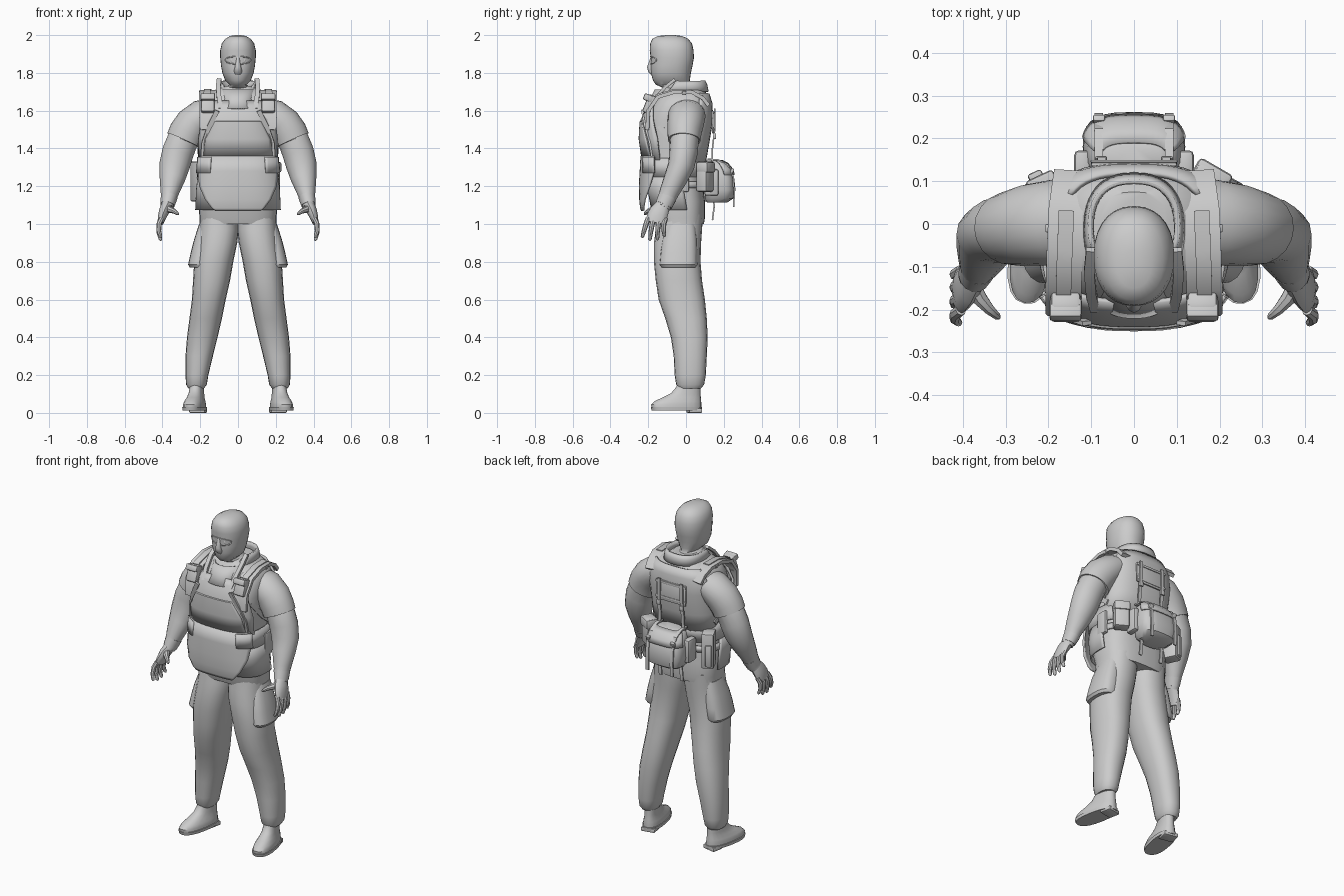
import bpy, bmesh
from math import sin, cos, pi, radians
from mathutils import Vector, Matrix, Euler

def make(name, rows, closed, caps, mirror):
    """Skin a list of point rows into one mesh object."""
    bm = bmesh.new()
    vs = [[bm.verts.new(p) for p in r] for r in rows]
    n = len(rows[0])
    for r, q in zip(vs, vs[1:]):
        for i in range(n if closed else n - 1):
            j = (i + 1) % n
            bm.faces.new((r[i], r[j], q[j], q[i]))
    if caps:
        bm.faces.new(vs[0])
        bm.faces.new(vs[-1])
    bmesh.ops.recalc_face_normals(bm, faces=bm.faces)
    return finish(name, bm, mirror)

def finish(name, bm, mirror):
    me = bpy.data.meshes.new(name)
    bm.to_mesh(me)
    bm.free()
    ob = bpy.data.objects.new(name, me)
    bpy.context.collection.objects.link(ob)
    if mirror:
        ob.modifiers.new("mirror", 'MIRROR')
    return ob

def surf(rings, z, a, off=0.0, p=2.4):
    """Point on a stacked-superellipse body; ring = (z, x0, x1, y0, y1)."""
    rs = sorted(rings)
    z1 = min(max(z, rs[0][0]), rs[-1][0])
    for lo, hi in zip(rs, rs[1:]):
        if z1 <= hi[0]:
            break
    t = (z1 - lo[0]) / (hi[0] - lo[0])
    _, x0, x1, y0, y1 = [u + (v - u) * t for u, v in zip(lo, hi)]
    f = lambda v: (abs(v) ** (2 / p)) * (1 if v >= 0 else -1)
    return ((x0 + x1) / 2 + ((x1 - x0) / 2 + off) * f(cos(a)),
            (y0 + y1) / 2 + ((y1 - y0) / 2 + off) * f(sin(a)), z)

def loft(name, rings, n=24, p=2.4, mirror=False):
    rows = [[surf(rings, r[0], 2 * pi * i / n, 0, p) for i in range(n)] for r in rings]
    return make(name, rows, True, True, mirror)

def wrap(name, rings, mid, stations, thick, p=2.4, mirror=False, n=16):
    """Panel following a body; station = (z, half angle, offset)."""
    rows = [[surf(rings, z, radians(mid + h * (2 * i / n - 1)), o, p) for i in range(n + 1)]
            for z, h, o in stations]
    ob = make(name, rows, False, False, mirror)
    m = ob.modifiers.new("thick", 'SOLIDIFY')
    m.thickness, m.offset = thick, 0
    return ob

def tube(name, pts, n=12, ref=(0, 1, 0), mirror=True):
    """Sweep along pts (x, y, z, a, b); n=4 gives a flat strap of width 2b."""
    ps = [Vector(q[:3]) for q in pts]
    rows = []
    for k, q in enumerate(pts):
        t = (ps[min(k + 1, len(ps) - 1)] - ps[max(k - 1, 0)]).normalized()
        v = Vector(ref)
        v = (v - t * v.dot(t)).normalized()
        u = v.cross(t)
        s, o = (2 ** .5, pi / 4) if n == 4 else (1, 0)
        rows.append([ps[k] + s * (u * q[3] * cos(2 * pi * i / n + o) + v * q[4] * sin(2 * pi * i / n + o))
                     for i in range(n)])
    return make(name, rows, True, True, mirror)

def strap(name, pts, w, t=.006, mirror=True, ref=(1, 0, 0)):
    return tube(name, [(*q, t, w) for q in pts], 4, ref, mirror)

def box(name, c, size, bevel=.01, rot=(0, 0, 0), mirror=False, seg=2):
    bm = bmesh.new()
    R = Euler([radians(r) for r in rot]).to_matrix().to_4x4()
    bmesh.ops.create_cube(bm, size=1)
    bmesh.ops.scale(bm, vec=size, verts=bm.verts)
    bmesh.ops.bevel(bm, geom=bm.edges[:], offset=bevel, segments=seg, profile=.5, affect='EDGES')
    bmesh.ops.transform(bm, matrix=Matrix.Translation(c) @ R, verts=bm.verts)
    return finish(name, bm, mirror)

def sym(rows):
    return [(z, -w, w, f, b) for z, w, f, b in rows]

# torso in a loose shirt
torso = sym([(1.0, .203, -.155, .095), (1.03, .203, -.165, .1), (1.12, .212, -.185, .1), (1.2, .2, -.2, .09),
             (1.35, .197, -.21, .085), (1.45, .2, -.22, .115), (1.55, .205, -.215, .128), (1.62, .205, -.185, .128),
             (1.67, .185, -.155, .118), (1.705, .13, -.13, .1), (1.73, .08, -.11, .075)])
loft("torso", torso, 32, 2.8)

# head with balaclava, nose, eye opening
head = sym([(1.66, .075, -.11, .06), (1.72, .068, -.12, .03), (1.738, .045, -.16, .02), (1.76, .068, -.175, .02),
            (1.8, .083, -.186, .026), (1.84, .09, -.187, .035), (1.88, .094, -.187, .042), (1.92, .094, -.192, .04),
            (1.955, .086, -.19, .032), (1.98, .068, -.178, .012), (1.995, .042, -.15, -.02), (2.0, .015, -.1, -.06)])
loft("head", head, 28, 2.2)
rim = []
for i in range(25):
    a = 2 * pi * i / 24
    x, y, z = surf(head, 1.867 + .02 * sin(a), radians(-90 + 45 * cos(a)), 0, 2.2)
    rim.append((x, y, z, .003, .003))
tube("balaclava_rim", rim, 6, (0, 1, .01), False)
tube("nose", [(0, -.178, 1.89, .008, .008), (0, -.182, 1.86, .011, .013), (0, -.189, 1.83, .017, .018),
              (0, -.184, 1.808, .022, .016), (0, -.172, 1.792, .016, .01)], 14, mirror=False)
bm = bmesh.new()
bmesh.ops.create_uvsphere(bm, u_segments=12, v_segments=8, radius=.012,
                          matrix=Matrix.Translation((.033, -.17, 1.866)))
finish("eye", bm, True)

# trousers with cargo pockets
leg = [(1.05, 0, .2, -.15, .09), (.97, -.004, .206, -.16, .085), (.9, .004, .213, -.17, .08),
       (.8, .025, .232, -.17, .077), (.7, .042, .238, -.16, .085), (.6, .065, .244, -.145, .1),
       (.5, .085, .257, -.11, .11), (.4, .108, .27, -.08, .115), (.3, .133, .278, -.065, .11),
       (.2, .157, .278, -.06, .105), (.15, .165, .275, -.052, .096), (.13, .18, .263, -.04, .08)]
loft("trouser_leg", leg, 20, 2.3, True)
loft("cargo_pocket", [(1.0, .1, .206, -.1, .05), (.92, .11, .232, -.125, .058), (.85, .12, .25, -.135, .06),
                      (.785, .13, .264, -.14, .06), (.77, .14, .255, -.13, .05)], 20, 2.6, True)

# boots, toes turned out
turn = Matrix.Translation((.22, 0, 0)) @ Matrix.Rotation(radians(11), 4, 'Z') @ Matrix.Translation((-.22, 0, 0))
boot = [(.02, .166, .274, -.185, .083), (.045, .166, .274, -.188, .083), (.062, .17, .27, -.17, .082),
        (.082, .178, .262, -.125, .08), (.105, .182, .258, -.08, .078), (.14, .184, .256, -.05, .078),
        (.19, .184, .256, -.045, .078)]
parts = [loft("boot", boot, 20, 2.3, True),
         loft("boot_sole", [(.012, .163, .277, -.185, .086), (.03, .161, .279, -.19, .087)], 20, 2.4, True),
         box("boot_heel", (.22, .045, .012), (.085, .07, .024), .006, mirror=True)]
for o in parts:
    o.data.transform(turn)

# arms, sleeves, hands
tube("arm", [(.2, .01, 1.56, .08, .08), (.29, -.008, 1.45, .084, .076), (.318, -.014, 1.38, .084, .076),
             (.336, -.025, 1.31, .081, .07), (.348, -.055, 1.24, .068, .062), (.361, -.088, 1.17, .05, .052),
             (.37, -.11, 1.115, .036, .044), (.378, -.125, 1.09, .034, .042)], 16)
tube("sleeve", [(.12, .008, 1.6, .07, .09), (.185, .004, 1.575, .088, .1), (.24, -.002, 1.527, .096, .096),
                (.27, -.008, 1.482, .097, .09), (.287, -.01, 1.443, .095, .086), (.286, -.01, 1.446, .084, .075)], 20)
tube("cuff", [(.364, -.097, 1.145, .045, .05), (.374, -.118, 1.1, .038, .046)], 14)
tube("palm", [(.376, -.122, 1.1, .03, .04), (.39, -.14, 1.07, .028, .05), (.403, -.155, 1.035, .022, .054),
              (.41, -.162, 1.005, .016, .05)], 12)
for i, (dy, ln) in enumerate([(-.048, .07), (-.016, .085), (.016, .082), (.045, .065)]):
    y = -.163 + dy
    tube("finger", [(.405, y + .01, 1.03, .013, .013), (.418, y, 1.0, .014, .014),
                    (.419, y - .012 + .004 * i, 1.0 - ln * .55, .012, .012),
                    (.41, y - .02 + .008 * i, 1.003 - ln, .009, .009), (.407, y - .02 + .008 * i, .997 - ln, .004, .004)], 8)
tube("thumb", [(.38, -.14, 1.085, .02, .02), (.36, -.175, 1.075, .018, .018), (.338, -.2, 1.068, .013, .013),
               (.32, -.216, 1.055, .009, .009), (.315, -.22, 1.05, .004, .004)], 8)

# body armour
P = 2.8
wrap("chest_plate", torso, -90, [(1.34, 70, .016), (1.45, 66, .02), (1.55, 54, .02), (1.62, 36, .016), (1.65, 30, .014)],
     .012, P)
wrap("chest_pocket", torso, -90, [(1.36, 50, .023), (1.45, 42, .027), (1.54, 24, .027), (1.545, 23, .02)], .008, P)
wrap("back_plate", torso, 90, [(1.3, 80, .008), (1.42, 75, .01), (1.55, 66, .01), (1.64, 60, .01), (1.69, 58, .01)],
     .012, P)
wrap("belly_apron", torso, -90, [(1.36, 60, .024), (1.28, 60, .034), (1.2, 50, .044), (1.13, 33, .055),
                                 (1.085, 23, .06), (1.07, 19, .058)], .012, P)
wrap("hip_panel", torso, -28, [(1.26, 34, .01), (1.18, 36, .014), (1.075, 38, .014)], .01, P, True)
wrap("waistband", torso, 90, [(1.25, 150, .012), (1.35, 150, .012)], .01, P, n=40)
wrap("belt", torso, 90, [(1.19, 140, .01), (1.225, 140, .01)], .01, P, n=40)
wrap("waist_tab", torso, -44, [(1.27, 16, .04), (1.355, 16, .034)], .01, P, True, 6)

# collar and throat guard
collar = sym([(1.64, .12, -.15, .12), (1.69, .1, -.135, .1), (1.73, .098, -.115, .098), (1.78, .108, -.1, .1)])
wrap("collar", collar, 90, [(1.66, 150, .004), (1.7, 142, 0), (1.735, 132, 0), (1.757, 112, 0)], .01, n=28)
wrap("collar_roll", collar, 90, [(1.757, 112, 0), (1.735, 116, .011), (1.7, 122, .017)], .008, n=28)
guard = sym([(1.6, .11, -.22, .05), (1.66, .085, -.185, .05), (1.73, .085, -.15, .05)])
wrap("throat_guard", guard, -90, [(1.61, 40, .002), (1.66, 60, 0), (1.71, 76, 0)], .012)
strap("lapel", [(.1, -.06, 1.765), (.105, -.11, 1.725), (.1, -.165, 1.665), (.09, -.2, 1.61)], .012, .008)

# shoulder straps, pouches on them, side straps
path = [(.16, -.205, 1.5), (.165, -.2, 1.6), (.165, -.15, 1.672), (.162, -.06, 1.7), (.158, .03, 1.698),
        (.15, .085, 1.67), (.145, .118, 1.63)]
strap("shoulder_pad", path, .042, .01)
strap("shoulder_webbing", [(x, y * 1.05, z + .011) for x, y, z in path[1:5]], .018, .004)
box("shoulder_pouch", (.16, -.195, 1.635), (.07, .042, .1), .01, (-22, 0, 0), True)
box("pouch_flap", (.16, -.2, 1.668), (.076, .05, .036), .008, (-22, 0, 0), True)
box("strap_buckle", (.195, -.01, 1.695), (.022, .02, .022), .004, (0, 15, 0), True)
strap("side_strap", [(.11, -.232, 1.6), (.15, -.218, 1.52), (.18, -.192, 1.43), (.186, -.18, 1.35)], .012, .005)
strap("flank_strap", [(.185, -.14, 1.52), (.21, -.06, 1.42), (.208, .02, 1.36)], .014, .004, True, (0, 0, 1))

# back webbing
box("back_panel", (0, .141, 1.54), (.2, .01, .12), .004, (2, 0, 0))
for z in (1.5, 1.59):
    box("back_webbing", (0, .147, z), (.203, .006, .014), .002)
strap("back_strap", [(.075, .152, 1.61), (.077, .152, 1.5), (.078, .14, 1.4), (.08, .14, 1.33)], .01, .004)
box("back_buckle", (.077, .153, 1.465), (.028, .012, .03), .004, mirror=True)

# rear pack with lid and straps
pack = sym([(1.115, .085, .11, .22), (1.135, .108, .1, .25), (1.18, .12, .1, .262), (1.24, .118, .1, .256),
            (1.29, .109, .1, .24), (1.32, .095, .1, .215), (1.338, .07, .11, .18)])
loft("rear_pack", pack, 28, 3)
wrap("pack_lid", pack, 90, [(1.336, 80, .006), (1.32, 80, .006), (1.29, 80, .006), (1.26, 78, .005)], .008, 3)
box("pack_side_pocket", (.12, .135, 1.22), (.04, .075, .14), .012, mirror=True)
strap("pack_strap", [(.082, .115, 1.343), (.082, .17, 1.34), (.082, .22, 1.315), (.082, .25, 1.25),
                     (.082, .256, 1.17), (.082, .252, 1.09)], .01, .004)
strap("pack_hanging_strap", [(.07, .13, 1.16), (.072, .15, 1.1), (.072, .14, 1.02)], .01, .004)
box("pack_buckle", (.082, .243, 1.28), (.028, .016, .03), .004, (-25, 0, 0), True)

# belt pouches
box("left_pouch", (-.205, .075, 1.225), (.07, .085, .21), .008, (0, 0, 25))
box("left_holder", (-.228, .108, 1.2), (.035, .03, .13), .006, (0, 0, 25))
box("right_pouch", (.175, .1, 1.25), (.085, .065, .16), .012, (0, 0, -30))
box("right_pouch_flap", (.177, .104, 1.3), (.09, .07, .055), .01, (0, 0, -30))
box("right_side_pouch", (.21, -.02, 1.24), (.024, .07, .14), .008)

# smooth shading with sharp edges kept
for o in bpy.data.objects:
    o.select_set(True)
bpy.context.view_layer.objects.active = bpy.data.objects["torso"]
bpy.ops.object.shade_smooth_by_angle(angle=radians(38))
